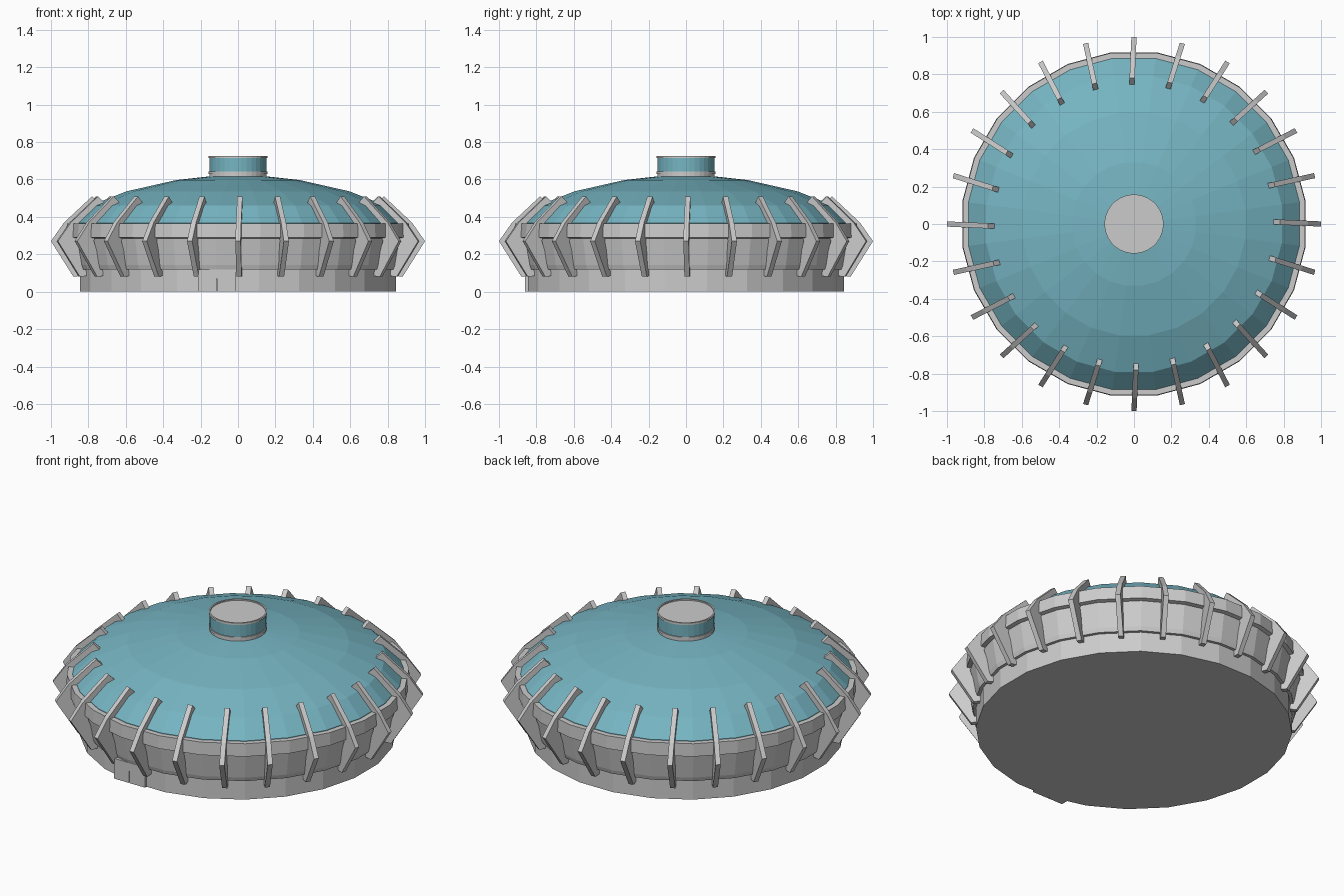
import bpy, bmesh, math

if "Cube" in bpy.data.objects:
    bpy.data.objects.remove(bpy.data.objects["Cube"])

SIDES = 24
STEP = 2 * math.pi / SIDES

def material(name, color):
    m = bpy.data.materials.new(name)
    m.diffuse_color = color
    m.use_nodes = True
    m.node_tree.nodes["Principled BSDF"].inputs["Base Color"].default_value = m.diffuse_color
    return m

teal = material("teal_roof", (0.18, 0.46, 0.54, 1))

def finish(bm, name, mat=None):
    bmesh.ops.recalc_face_normals(bm, faces=bm.faces[:])
    me = bpy.data.meshes.new(name)
    bm.to_mesh(me)
    bm.free()
    if mat:
        me.materials.append(mat)
    ob = bpy.data.objects.new(name, me)
    bpy.context.collection.objects.link(ob)
    return ob

def lathe(name, profile, sides=SIDES, mat=None, closed=False):
    """Spin (apothem, z) points; flats face the axes. Open profiles get end caps."""
    bm = bmesh.new()
    k = 1 / math.cos(math.pi / sides)
    rings = []
    for r, z in profile:
        angles = [(i + 0.5) * 2 * math.pi / sides for i in range(sides)]
        rings.append([bm.verts.new((r * k * math.cos(a), r * k * math.sin(a), z)) for a in angles])
    pairs = list(zip(rings, rings[1:]))
    if closed:
        pairs.append((rings[-1], rings[0]))
    else:
        bm.faces.new(rings[0])
        bm.faces.new(rings[-1])
    for lo, hi in pairs:
        for i in range(sides):
            j = (i + 1) % sides
            bm.faces.new((lo[i], lo[j], hi[j], hi[i]))
    return finish(bm, name, mat)

def box(name, x0, x1, y0, y1, z0, z1):
    bm = bmesh.new()
    bmesh.ops.create_cube(bm, size=1)
    for v in bm.verts:
        v.co = ((x0 + x1) / 2 + v.co.x * (x1 - x0),
                (y0 + y1) / 2 + v.co.y * (y1 - y0),
                (z0 + z1) / 2 + v.co.z * (z1 - z0))
    return finish(bm, name)

# Base and outer wall
lathe("base", [(0.845, 0), (0.845, 0.13)])
lathe("outer_wall", [(0.84, 0.118), (0.862, 0.118), (0.87, 0.142), (0.895, 0.285),
                     (0.918, 0.29), (0.915, 0.365), (0.882, 0.365), (0.84, 0.3)], closed=True)

# Entrance block on the front, in two halves with a narrow seam
box("entrance_left", -0.215, -0.116, -0.86, -0.78, 0, 0.12)
box("entrance_right", -0.113, -0.01, -0.86, -0.78, 0, 0.12)
box("entrance_lintel", -0.12, -0.11, -0.859, -0.78, 0.07, 0.12)

# Domed roof
lathe("dome_roof", [(0.885, 0.34), (0.885, 0.368), (0.79, 0.46), (0.595, 0.537),
                    (0.33, 0.597), (0.14, 0.618)], mat=teal)

# Roof lantern with rims
lathe("lantern_drum", [(0.152, 0.6), (0.152, 0.715)], 32, teal)
lathe("lantern_lid", [(0.15, 0.712), (0.15, 0.719)], 32)
for name, z0, z1 in (("lower_rim", 0.63, 0.642), ("upper_rim", 0.714, 0.726)):
    lathe(name, [(0.148, z0), (0.157, z0), (0.157, z1), (0.148, z1)], 32, closed=True)

lathe("lantern_collar", [(0.153, 0.605), (0.153, 0.632)], 32)

# Bent ribs around the wall
RIB = [(0.88, 0.08), (1.0, 0.27), (0.93, 0.37), (0.78, 0.51),
       (0.74, 0.47), (0.865, 0.37), (0.90, 0.27), (0.838, 0.085)]
for n in range(SIDES):
    a = n * STEP
    c, s = math.cos(a), math.sin(a)
    bm = bmesh.new()
    loops = []
    for half in (-0.014, 0.014):
        loop = []
        for r, z in RIB:
            t = half + 0.045 * (1 - r)
            loop.append(bm.verts.new((r * c - t * s, r * s + t * c, z)))
        bm.faces.new(loop)
        loops.append(loop)
    for i in range(len(RIB)):
        j = (i + 1) % len(RIB)
        bm.faces.new((loops[0][i], loops[0][j], loops[1][j], loops[1][i]))
    finish(bm, f"rib_{n + 1}")
